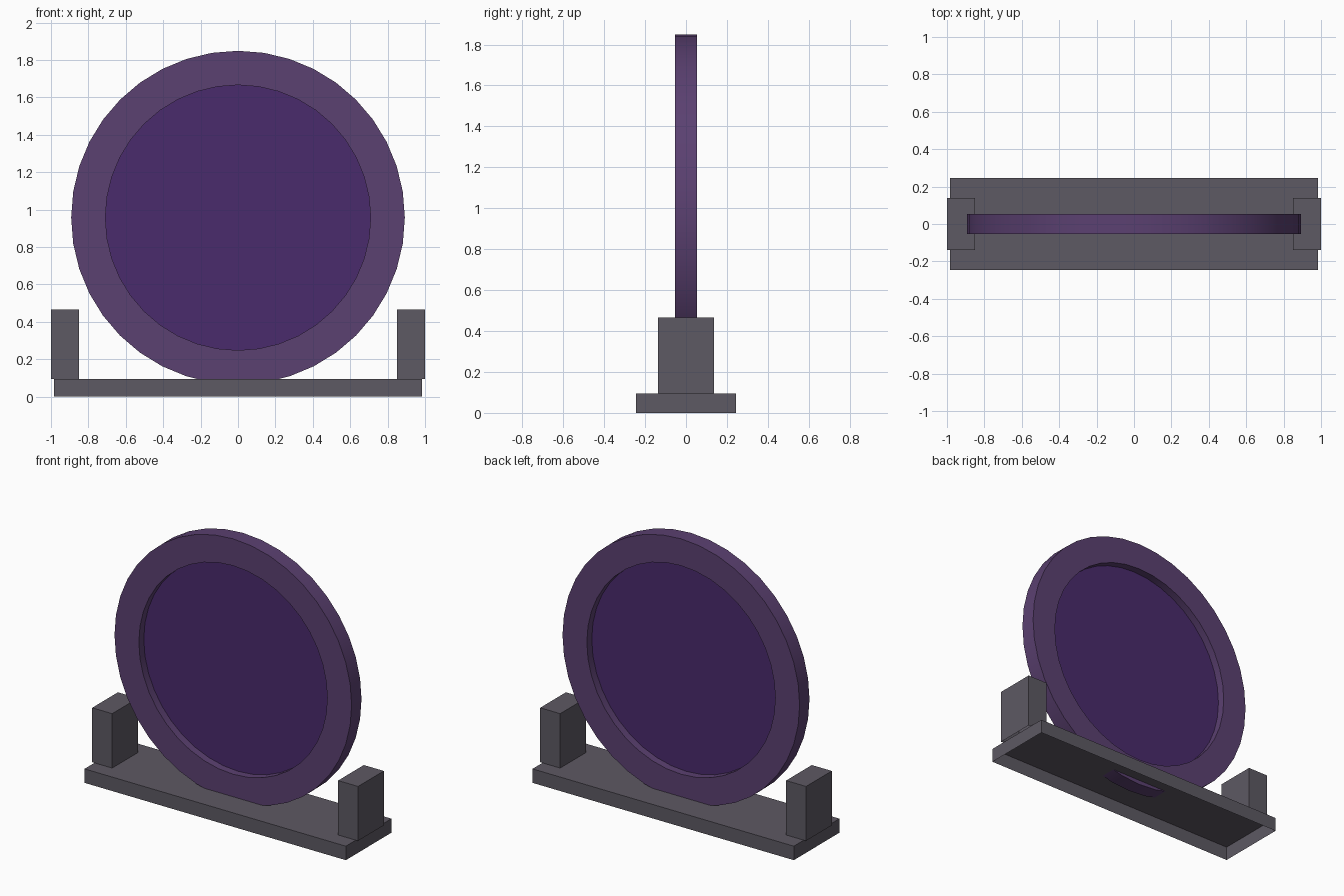
import bpy, bmesh, math

if "Cube" in bpy.data.objects:
    bpy.data.objects.remove(bpy.data.objects["Cube"])

SEG = 40
RING_Z, R_OUT, R_IN, HALF_T = 0.957, 0.892, 0.709, 0.053
PLATE_TOP = 0.095


def material(name, rgb):
    m = bpy.data.materials.new(name)
    m.diffuse_color = (*rgb, 1)
    m.use_nodes = True
    m.node_tree.nodes["Principled BSDF"].inputs["Base Color"].default_value = m.diffuse_color
    return m


stone = material("dark_stone", (0.11, 0.10, 0.125))
frame = material("purple_frame", (0.105, 0.052, 0.165))
glow = material("deep_purple", (0.068, 0.024, 0.15))


def finish(name, bm, mat):
    bmesh.ops.recalc_face_normals(bm, faces=bm.faces)
    me = bpy.data.meshes.new(name)
    bm.to_mesh(me)
    bm.free()
    me.materials.append(mat)
    ob = bpy.data.objects.new(name, me)
    bpy.context.collection.objects.link(ob)
    return ob


def open_box(name, x0, x1, half_y, z0, z1, mat):
    """Box without its underside."""
    bm = bmesh.new()
    bmesh.ops.create_cube(bm, size=1)
    for v in bm.verts:
        v.co.x = x1 if v.co.x > 0 else x0
        v.co.y = half_y if v.co.y > 0 else -half_y
        v.co.z = z1 if v.co.z > 0 else z0
    bm.normal_update()
    under = [f for f in bm.faces if f.normal.z < -0.5]
    bmesh.ops.delete(bm, geom=under, context='FACES_ONLY')
    return finish(name, bm, mat)


def circle_point(r, y, i):
    a = 2 * math.pi * i / SEG
    return (r * math.cos(a), y, RING_Z + r * math.sin(a))


# Hollow base plate and the two end posts
open_box("base_plate", -0.983, 0.983, 0.245, 0, PLATE_TOP, stone)
for side, x0, x1 in (("left", -1.0, -0.85), ("right", 0.85, 1.0)):
    open_box(side + "_post", x0, x1, 0.138, PLATE_TOP, 0.465, stone)

# Ring: rectangular profile swept around, sunk through the plate
bm = bmesh.new()
profile = [(R_OUT, -HALF_T), (R_OUT, HALF_T), (R_IN, HALF_T), (R_IN, -HALF_T)]
loops = [[bm.verts.new(circle_point(r, y, i)) for r, y in profile] for i in range(SEG)]
for i in range(SEG):
    a, b = loops[i], loops[(i + 1) % SEG]
    for j in range(4):
        k = (j + 1) % 4
        bm.faces.new((a[j], a[k], b[k], b[j]))
ring = finish("ring_frame", bm, frame)
bpy.context.view_layer.objects.active = ring
ring.select_set(True)
bpy.ops.object.shade_smooth_by_angle(angle=math.radians(30))

# Thin disc filling the ring at mid depth
bm = bmesh.new()
bm.faces.new([bm.verts.new(circle_point(R_IN, 0, i)) for i in range(SEG)])
finish("centre_disc", bm, glow)
